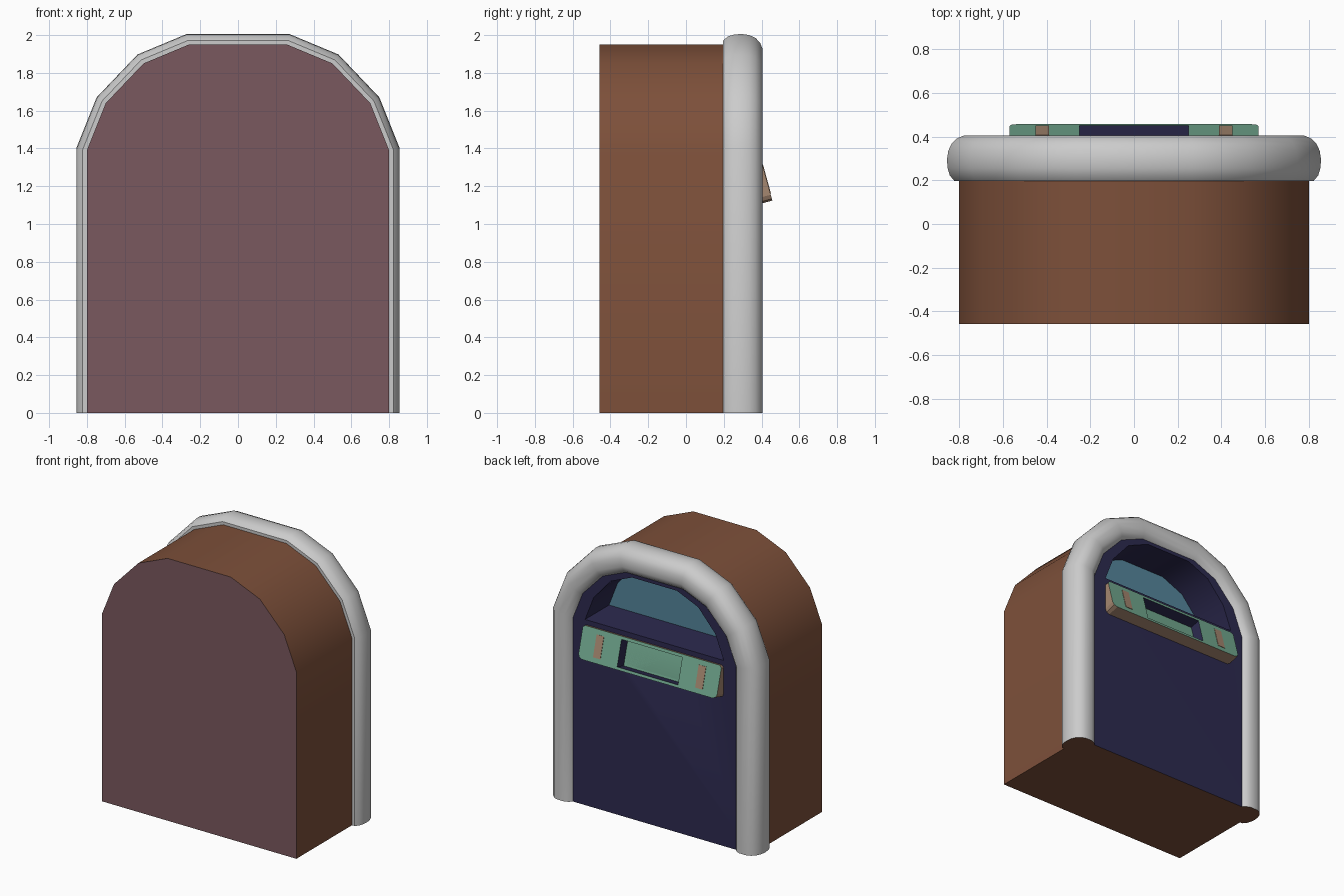
import bpy, bmesh, math
from mathutils import Matrix, Vector

if "Cube" in bpy.data.objects:
    bpy.data.objects.remove(bpy.data.objects["Cube"])


def material(name, rgb):
    m = bpy.data.materials.new(name)
    m.diffuse_color = (*rgb, 1)
    m.use_nodes = True
    m.node_tree.nodes["Principled BSDF"].inputs["Base Color"].default_value = m.diffuse_color
    return m


WOOD = material("wood_brown", (0.205, 0.08, 0.042))
PANEL = material("panel_mauve", (0.195, 0.098, 0.112))
NAVY = material("navy", (0.026, 0.023, 0.08))
BLUE = material("window_blue", (0.09, 0.24, 0.33))
MINT = material("mint", (0.17, 0.40, 0.28))
TAN = material("tan", (0.376, 0.242, 0.162))
GREY = material("grey", (0.6, 0.6, 0.6))


def finish(name, bm, mats, matrix=Matrix()):
    bmesh.ops.recalc_face_normals(bm, faces=bm.faces)
    bm.transform(matrix)
    me = bpy.data.meshes.new(name)
    bm.to_mesh(me)
    bm.free()
    for m in mats:
        me.materials.append(m)
    ob = bpy.data.objects.new(name, me)
    bpy.context.collection.objects.link(ob)
    return ob


def prism(name, outline, y0, y1, side, low_cap, high_cap, matrix=Matrix()):
    """Extrude an x-z outline along y, with a material for each cap."""
    bm = bmesh.new()
    a = [bm.verts.new((x, y0, z)) for x, z in outline]
    b = [bm.verts.new((x, y1, z)) for x, z in outline]
    n = len(outline)
    for i in range(n):
        j = (i + 1) % n
        bm.faces.new((a[i], a[j], b[j], b[i]))
    bm.faces.new(a).material_index = 1
    bm.faces.new(b).material_index = 2
    return finish(name, bm, (side, low_cap, high_cap), matrix)


def mirrored(half):
    return half + [(-x, z) for x, z in reversed(half)]


def offset(path, d):
    """Mitred outward offset of an open path running over the arch."""
    pts = [Vector(p) for p in path]
    normals = []
    for p, q in zip(pts, pts[1:]):
        t = (q - p).normalized()
        normals.append(Vector((t.y, -t.x)))
    out = []
    for i, p in enumerate(pts):
        n0 = normals[max(i - 1, 0)]
        n1 = normals[min(i, len(normals) - 1)]
        out.append(p + (n0 + n1) * d / (1 + n0.dot(n1)))
    return out


def smooth(ob):
    activate(ob)
    bpy.ops.object.shade_smooth_by_angle(angle=math.radians(32))


def activate(ob):
    bpy.ops.object.select_all(action='DESELECT')
    ob.select_set(True)
    bpy.context.view_layer.objects.active = ob


def cut(ob, cutter):
    mod = ob.modifiers.new("cut", 'BOOLEAN')
    mod.operation = 'DIFFERENCE'
    mod.solver = 'EXACT'
    mod.material_mode = 'TRANSFER'
    mod.object = cutter
    activate(ob)
    bpy.ops.object.modifier_apply(modifier=mod.name)


# Cabinet with arched top
arch = mirrored([(0.8, 0), (0.8, 1.39), (0.7, 1.64), (0.5, 1.85), (0.26, 1.95)])
body = prism("cabinet", arch, -0.457, 0.371, WOOD, WOOD, PANEL)

# Tilted control panel with rounded lower corners
tilt = Matrix.Translation((0, 0.426, 1.237)) @ Matrix.Rotation(math.radians(15.4), 4, 'X')
slab = prism("control_panel",
             mirrored([(0.535, -0.117), (0.56, -0.107), (0.57, -0.085),
                       (0.57, 0.1), (0.555, 0.117)]),
             -0.1, 0, TAN, TAN, TAN, tilt)

# Recesses: arched window and control panel display
window = prism("window_cutter",
               mirrored([(0.57, 1.38), (0.5, 1.56), (0.36, 1.72), (0.185, 1.795)]),
               0.09, 0.5, NAVY, BLUE, NAVY)
display = prism("display_cutter", mirrored([(0.25, -0.097), (0.25, 0.095)]),
                -0.08, 0.06, NAVY, MINT, NAVY, tilt)
cut(body, window)
cut(body, display)
cut(slab, display)
for helper in (window, display):
    bpy.data.objects.remove(helper)
smooth(body)

# Slim raised plates either side of the display
for side, x in (("left", -0.42), ("right", 0.42)):
    prism(side + "_plate",
          [(x - 0.03, -0.08), (x + 0.03, -0.08), (x + 0.03, 0.08), (x - 0.03, 0.08)],
          -0.01, 0.003, TAN, TAN, TAN, tilt)

# Rounded grey trim swept over the arch: (outward offset, y) section
section = [(0.022, 0.197), (0.043, 0.222), (0.053, 0.255), (0.056, 0.295),
           (0.050, 0.335), (0.035, 0.368), (0.010, 0.392), (-0.022, 0.405),
           (-0.078, 0.405), (-0.110, 0.392), (-0.135, 0.365), (-0.150, 0.33),
           (-0.155, 0.295), (-0.145, 0.245), (-0.122, 0.197)]
bm = bmesh.new()
rails = [[bm.verts.new((p.x, y, p.y)) for p in offset(arch, u)] for u, y in section]
for k, rail in enumerate(rails):
    nxt = rails[(k + 1) % len(rails)]
    for i in range(len(arch) - 1):
        bm.faces.new((rail[i], rail[i + 1], nxt[i + 1], nxt[i]))
for end in (0, -1):
    bm.faces.new([r[end] for r in rails]).material_index = 1
trim = finish("arch_trim", bm, (GREY, WOOD))
smooth(trim)
